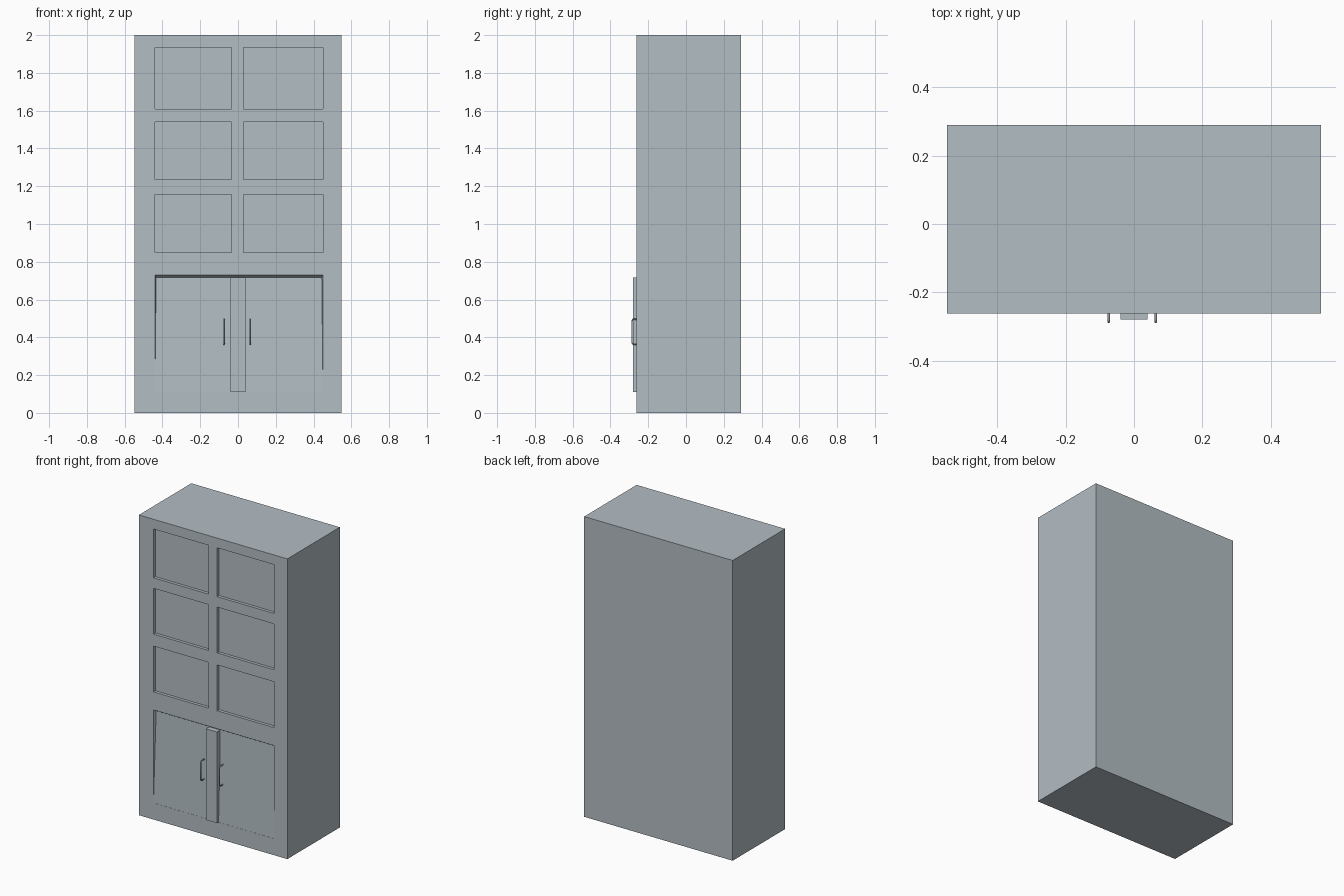
import bpy, bmesh
from mathutils import Vector

if "Cube" in bpy.data.objects:
    bpy.data.objects.remove(bpy.data.objects["Cube"], do_unlink=True)

# One flat colour for the whole cabinet
paint = bpy.data.materials.new("pale blue grey")
paint.use_nodes = True
COLOUR = (0.45, 0.51, 0.55, 1)
paint.diffuse_color = COLOUR
paint.node_tree.nodes["Principled BSDF"].inputs["Base Color"].default_value = COLOUR

FRONT, BACK = -0.262, 0.29
DEPTH = 0.02


def add_mesh(name, bm):
    bmesh.ops.recalc_face_normals(bm, faces=bm.faces)
    mesh = bpy.data.meshes.new(name)
    bm.to_mesh(mesh)
    bm.free()
    mesh.materials.append(paint)
    obj = bpy.data.objects.new(name, mesh)
    bpy.context.collection.objects.link(obj)
    return obj


# Cabinet front laid out as a grid of rails, shelf openings and doors
xs = [-0.547, -0.44, -0.035, 0.03, 0.45, 0.547]
zs = [0, 0.11, 0.73, 0.85, 1.155, 1.235, 1.54, 1.61, 1.935, 2]
bm = bmesh.new()
grid = [[bm.verts.new((x, FRONT, z)) for x in xs] for z in zs]
cells = {}
for r in range(len(zs) - 1):
    for c in range(len(xs) - 1):
        cells[r, c] = bm.faces.new((grid[r][c], grid[r][c + 1],
                                    grid[r + 1][c + 1], grid[r + 1][c]))

# Carcass sides and back
rim = [e for e in bm.edges if e.is_boundary]
shell = bmesh.ops.extrude_edge_only(bm, edges=rim)["geom"]
for v in shell:
    if isinstance(v, bmesh.types.BMVert):
        v.co.y = BACK
bmesh.ops.contextual_create(bm, geom=[e for e in shell if isinstance(e, bmesh.types.BMEdge)])
bmesh.ops.recalc_face_normals(bm, faces=bm.faces)

# Six recessed shelf openings
openings = [cells[r, c] for r in (3, 5, 7) for c in (1, 3)]
for face in bmesh.ops.extrude_discrete_faces(bm, faces=openings)["faces"]:
    for v in face.verts:
        v.co.y += DEPTH

# Door recess, deep at the top and fading out at the bottom
doors = [cells[1, c] for c in (1, 2, 3)]
region = bmesh.ops.extrude_face_region(bm, geom=doors)["geom"]
for v in region:
    if isinstance(v, bmesh.types.BMVert):
        top = v.co.z > 0.5
        v.co.y += DEPTH if top else 0.001
        if top:
            v.co.z -= 0.012
            if abs(v.co.x) > 0.2:
                v.co.x *= 0.985
bmesh.ops.delete(bm, geom=[f for f in doors if f.is_valid], context='FACES')
add_mesh("cabinet_body", bm)

# Post between the doors
bm = bmesh.new()
bmesh.ops.create_cube(bm, size=1)
for v in bm.verts:
    v.co = Vector((v.co.x * 0.08, -0.2625 + v.co.y * 0.035, 0.4145 + v.co.z * 0.607))
add_mesh("door_post", bm)

# Thin bow handles
for name, x in (("right_handle", -0.074), ("left_handle", 0.064)):
    curve = bpy.data.curves.new(name, 'CURVE')
    curve.dimensions = '3D'
    curve.bevel_depth = 0.004
    curve.bevel_resolution = 2
    curve.use_fill_caps = True
    path = [(-0.245, 0.364), (-0.28, 0.364), (-0.286, 0.372),
            (-0.286, 0.488), (-0.28, 0.496), (-0.245, 0.496)]
    spline = curve.splines.new('POLY')
    spline.points.add(len(path) - 1)
    for p, (y, z) in zip(spline.points, path):
        p.co = (x, y, z, 1)
    curve.materials.append(paint)
    bpy.context.collection.objects.link(bpy.data.objects.new(name, curve))
